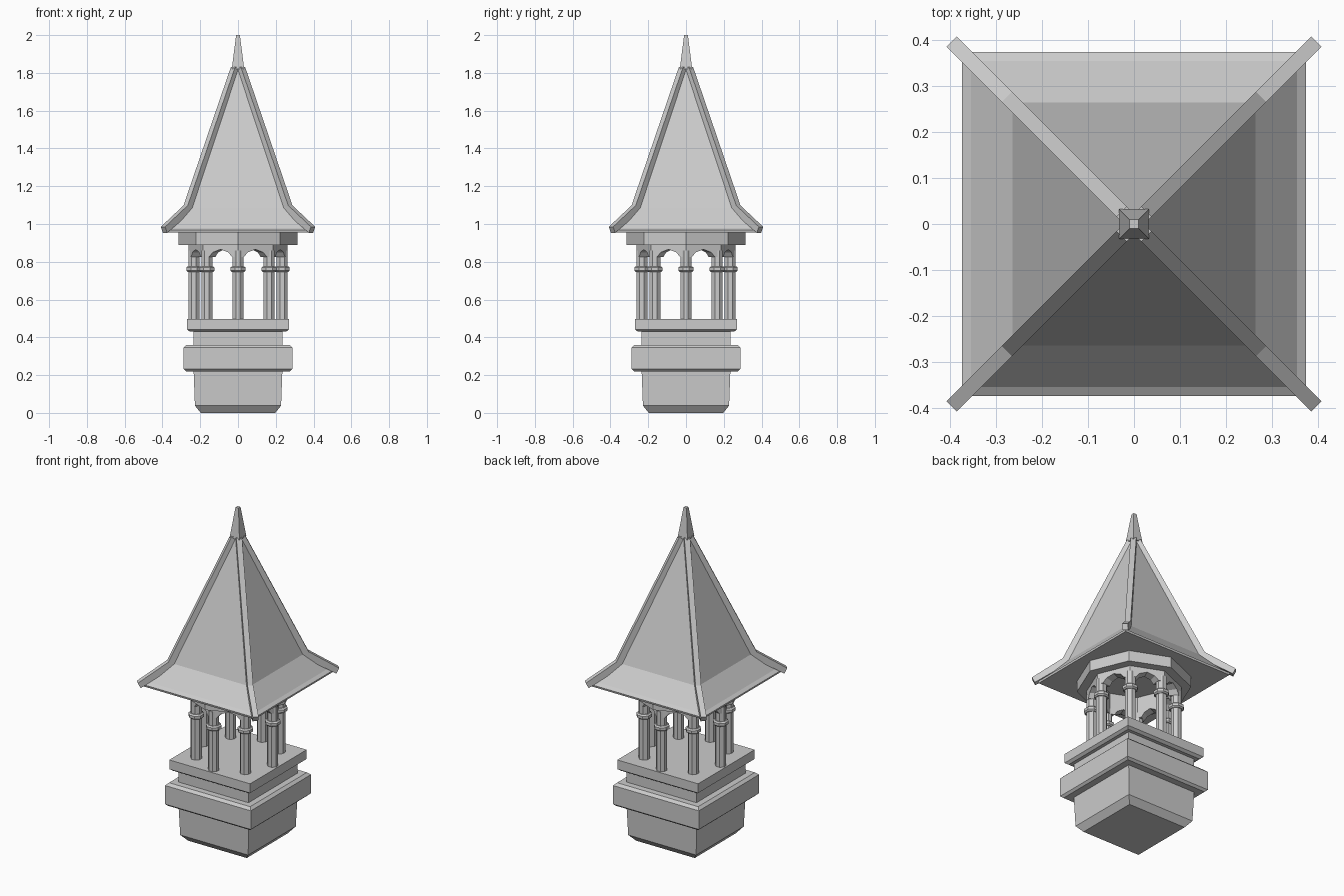
import bpy, bmesh, math
from mathutils import Vector, Matrix

cube = bpy.data.objects.get("Cube")
if cube:
    bpy.data.objects.remove(cube, do_unlink=True)

stone = bpy.data.materials.new("grey stone")
stone.use_nodes = True
COLOR = (0.6, 0.6, 0.6, 1)
stone.diffuse_color = COLOR
stone.node_tree.nodes["Principled BSDF"].inputs["Base Color"].default_value = COLOR


def finish(name, bm):
    bmesh.ops.recalc_face_normals(bm, faces=bm.faces)
    mesh = bpy.data.meshes.new(name)
    bm.to_mesh(mesh)
    bm.free()
    mesh.materials.append(stone)
    obj = bpy.data.objects.new(name, mesh)
    bpy.context.collection.objects.link(obj)
    return obj


def loft(bm, rings, caps=True, closed=False):
    """Skin a list of equal-length point rings."""
    loops = [[bm.verts.new(p) for p in ring] for ring in rings]
    n = len(loops[0])
    pairs = list(zip(loops, loops[1:])) + ([(loops[-1], loops[0])] if closed else [])
    for a, b in pairs:
        for i in range(n):
            j = (i + 1) % n
            bm.faces.new((a[i], a[j], b[j], b[i]))
    if caps and not closed:
        bm.faces.new(loops[0][::-1])
        bm.faces.new(loops[-1])


def ring(radius, z, sides, turn=0.0, center=(0, 0)):
    return [(center[0] + radius * math.cos(turn + math.tau * i / sides),
             center[1] + radius * math.sin(turn + math.tau * i / sides), z)
            for i in range(sides)]


def square_loft(name, profile):
    """Square solid from (half width, height) pairs."""
    bm = bmesh.new()
    loft(bm, [ring(h * math.sqrt(2), z, 4, math.pi / 4) for h, z in profile])
    return finish(name, bm)


# Square plinth with its bands
square_loft("plinth", [(0.197, 0), (0.228, 0.038), (0.235, 0.225)])
square_loft("plinth_band", [(0.275, 0.22), (0.288, 0.232), (0.288, 0.345), (0.272, 0.36)])
square_loft("plinth_neck", [(0.235, 0.35), (0.235, 0.44)])
square_loft("floor_slab", [(0.255, 0.43), (0.271, 0.442), (0.271, 0.498)])

# Eight columns with collars
BAYS = 8
for i in range(BAYS):
    a = math.tau * i / BAYS
    c = (0.233 * math.cos(a), 0.233 * math.sin(a))
    turn = a + math.pi / 8
    bm = bmesh.new()
    loft(bm, [ring(0.031, z, 8, turn, c) for z in (0.49, 0.86)])
    finish(f"column_{i + 1}", bm)
    bm = bmesh.new()
    loft(bm, [ring(r, z, 8, turn, c) for r, z in
              ((0.036, 0.746), (0.044, 0.753), (0.044, 0.769), (0.036, 0.776))])
    finish(f"column_collar_{i + 1}", bm)

# Pointed arches between the columns
ARCH = [(0, 0.9), (0, 0.825), (0.17, 0.825), (0.28, 0.85), (0.5, 0.866),
        (0.72, 0.85), (0.83, 0.825), (1, 0.825), (1, 0.9)]
bm = bmesh.new()
for i in range(BAYS):
    a, b = (Vector((math.cos(math.tau * k / BAYS), math.sin(math.tau * k / BAYS), 0))
            for k in (i, i + 1))
    loft(bm, [[a.lerp(b, t) * r + Vector((0, 0, z)) for t, z in ARCH]
              for r in (0.262, 0.205)])
finish("arcade_arches", bm)

# Octagonal ring beam
bm = bmesh.new()
loft(bm, [ring(r, z, BAYS) for r, z in
          ((0.315, 0.89), (0.315, 0.96), (0.205, 0.96), (0.205, 0.89))], closed=True)
finish("ring_beam", bm)

# Flared roof and finial
square_loft("roof", [(0.372, 0.955), (0.375, 0.967), (0.355, 0.98),
                     (0.265, 1.085), (0.018, 1.83)])
square_loft("finial", [(0.033, 1.82), (0.01, 2.0)])

# Hip ridges along the roof corners
HIP = [(0.562, 0.985), (0.392, 1.098), (0.038, 1.83),
       (0.01, 1.83), (0.355, 1.07), (0.546, 0.953)]
for i, corner in enumerate(("back_left", "back_right", "front_right", "front_left")):
    spin = Matrix.Rotation(math.pi / 4 + i * math.pi / 2, 3, 'Z')
    bm = bmesh.new()
    loft(bm, [[spin @ Vector((d, side, z)) for d, z in HIP] for side in (-0.016, 0.016)])
    finish(f"hip_ridge_{corner}", bm)
